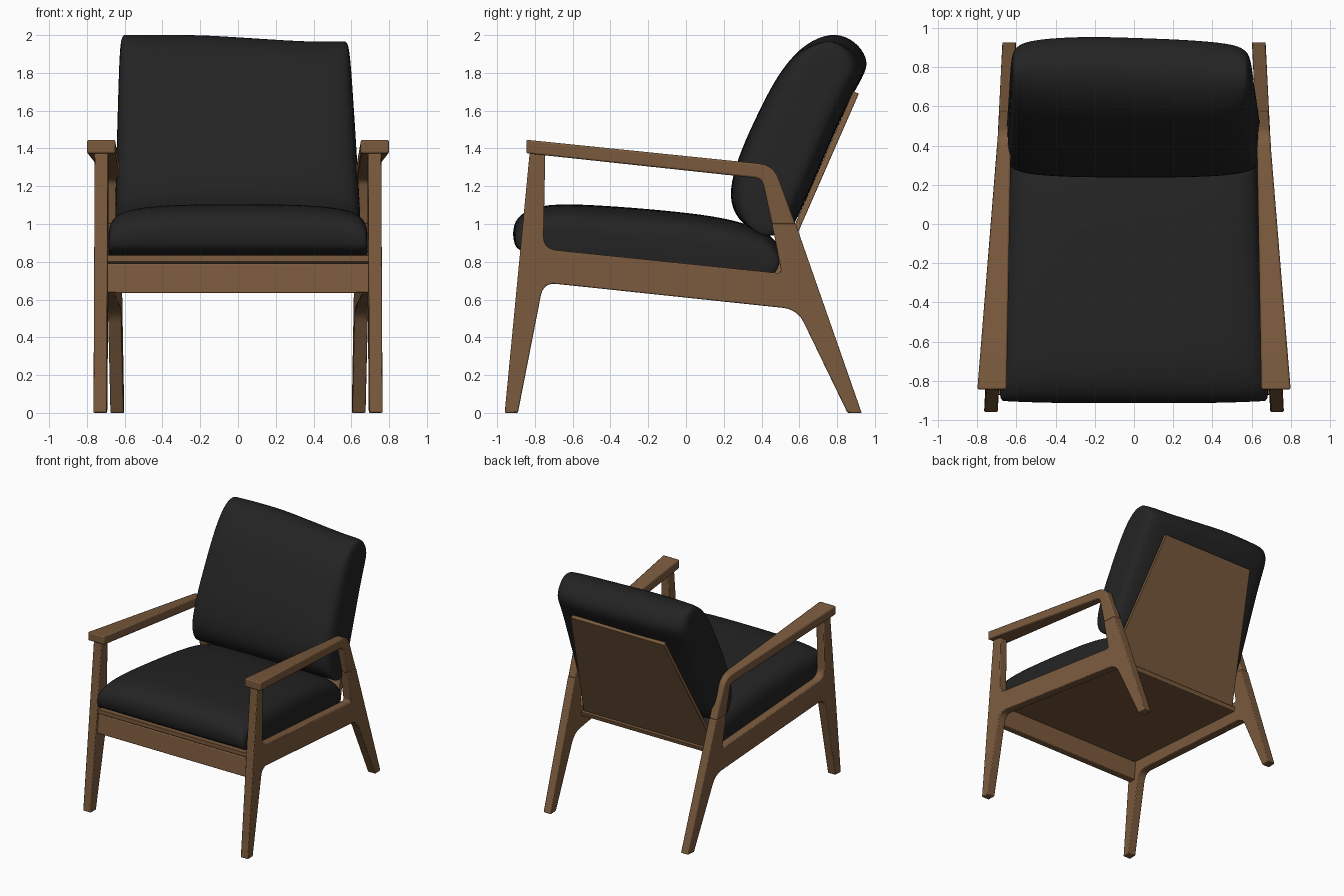
import bpy
import bmesh
from mathutils import Vector

cube = bpy.data.objects.get("Cube")
if cube:
    bpy.data.objects.remove(cube, do_unlink=True)


def material(name, rgb, rough):
    m = bpy.data.materials.new(name)
    m.use_nodes = True
    m.diffuse_color = (*rgb, 1)
    bsdf = next(n for n in m.node_tree.nodes if n.type == 'BSDF_PRINCIPLED')
    bsdf.inputs["Base Color"].default_value = (*rgb, 1)
    bsdf.inputs["Roughness"].default_value = rough
    return m


WOOD = material("walnut wood", (0.2, 0.105, 0.048), 0.6)
FABRIC = material("black fabric", (0.017, 0.017, 0.017), 0.8)


def fillet(points, steps=6):
    """Round the corners of a (y, z, radius) outline."""
    out = []
    for i, (y, z, r) in enumerate(points):
        p = Vector((y, z))
        if r == 0:
            out.append(p)
            continue
        a = p + (Vector(points[i - 1][:2]) - p).normalized() * r
        b = p + (Vector(points[(i + 1) % len(points)][:2]) - p).normalized() * r
        for k in range(steps + 1):
            t = k / steps
            out.append(a * (1 - t) ** 2 + p * 2 * t * (1 - t) + b * t * t)
    return out


def make_object(name, bm, mat):
    bmesh.ops.recalc_face_normals(bm, faces=bm.faces)
    mesh = bpy.data.meshes.new(name)
    bm.to_mesh(mesh)
    bm.free()
    mesh.materials.append(mat)
    ob = bpy.data.objects.new(name, mesh)
    bpy.context.collection.objects.link(ob)
    return ob


def prism(name, points, span, bevel=0.006, mirror=False):
    """Side outline stretched across x; span(y, z) gives both x limits."""
    outline = fillet(points)
    bm = bmesh.new()
    sides = [[bm.verts.new((span(y, z)[k], y, z)) for y, z in outline] for k in (0, 1)]
    for ring in sides:
        bm.faces.new(ring)
    for i in range(len(outline)):
        a, b = sides
        bm.faces.new((a[i - 1], a[i], b[i], b[i - 1]))
    ob = make_object(name, bm, WOOD)
    bpy.ops.object.select_all(action='DESELECT')
    ob.select_set(True)
    bpy.context.view_layer.objects.active = ob
    bpy.ops.object.shade_smooth_by_angle(angle=0.6)
    if mirror:
        ob.modifiers.new("Mirror", 'MIRROR')
    bev = ob.modifiers.new("Bevel", 'BEVEL')
    bev.width = bevel
    bev.segments = 2
    bev.limit_method = 'ANGLE'
    bev.angle_limit = 0.9
    return ob


def cushion(name, outline, shape):
    """Soft loft across x; shape(s, full, y, z) places each outline point."""
    half = [(0.0, 1.0), (0.3, 1.0), (0.6, 0.98), (0.85, 0.91), (0.96, 0.78), (1.0, 0.55)]
    stations = [(-s, f) for s, f in half[:0:-1]] + half
    bm = bmesh.new()
    rings = [[bm.verts.new(shape(s, f, y, z)) for y, z in outline] for s, f in stations]
    for a, b in zip(rings, rings[1:]):
        for i in range(len(outline)):
            bm.faces.new((a[i - 1], a[i], b[i], b[i - 1]))
    # Close each end with a centre fan
    for ring in (rings[0], rings[-1]):
        mid = bm.verts.new(sum((v.co for v in ring), Vector()) / len(ring))
        for i in range(len(ring)):
            bm.faces.new((ring[i - 1], ring[i], mid))
    ob = make_object(name, bm, FABRIC)
    for p in ob.data.polygons:
        p.use_smooth = True
    sub = ob.modifiers.new("Subdivision", 'SUBSURF')
    sub.levels = sub.render_levels = 2
    return ob


# Side frames lean inward toward the back
def frame_mid(y):
    return 0.73 - 0.0495 * (y + 0.95)


def frame_span(y, z):
    return frame_mid(y) - 0.035, frame_mid(y) + 0.035


def arm_span(y, z):
    if y > 0.4:
        return frame_span(y, z)
    t = (y + 0.845) / 1.245
    inner, outer = frame_span(0.4, z)
    return 0.65 + (inner - 0.65) * t, 0.8 + (outer - 0.8) * t


# Legs and side rail in one piece
prism("side_frames", [
    (-0.96, 0, 0), (-0.89, 0, 0), (-0.755, 0.69, 0.07), (0.59, 0.548, 0.08),
    (0.855, 0, 0), (0.93, 0, 0), (0.581, 1.0, 0), (0.455, 1.0, 0),
    (0.507, 0.738, 0.025), (-0.755, 0.868, 0.07), (-0.745, 1.375, 0),
    (-0.828, 1.375, 0)], frame_span, mirror=True)

# Armrests turning down into the rear posts
prism("armrests", [
    (-0.845, 1.374, 0), (-0.845, 1.446, 0), (0.465, 1.312, 0.08),
    (0.58, 0.998, 0), (0.455, 0.998, 0), (0.403, 1.24, 0.04)],
    arm_span, bevel=0.009, mirror=True)


# Front apron and sloping seat board
def between(y, z):
    x = frame_mid(y) - 0.03
    return -x, x


prism("front_apron", [(-0.875, 0.635, 0), (-0.815, 0.635, 0),
                      (-0.80, 0.79, 0), (-0.86, 0.79, 0)], between)
prism("seat_board", [(-0.87, 0.80, 0), (0.49, 0.655, 0),
                     (0.5, 0.69, 0), (-0.87, 0.835, 0)], between, bevel=0.004)


# Back panel narrowing to the top
def panel_span(y, z):
    x = 0.615 - 0.185 * (z - 0.69) / 1.01
    return -x, x


prism("back_panel", [(0.478, 0.692, 0), (0.915, 1.69, 0),
                     (0.885, 1.703, 0), (0.448, 0.705, 0)], panel_span, bevel=0.004)


# Seat cushion, pinched at both sides
def seat_shape(s, full, y, z):
    base = 0.84 - 0.104 * (y + 0.87)
    x = s * (0.695 - 0.0495 * (y + 0.9))
    return x, y * (1 - 0.015 * abs(s) ** 4), base + (z - base) * full


cushion("seat_cushion", [
    (-0.87, 0.835), (-0.915, 0.89), (-0.92, 1.0), (-0.86, 1.07), (-0.73, 1.108),
    (-0.5, 1.102), (-0.2, 1.08), (0.1, 1.05), (0.3, 1.01), (0.45, 0.95),
    (0.51, 0.86), (0.49, 0.77), (0.44, 0.705), (0.1, 0.737), (-0.4, 0.79)], seat_shape)


# Back cushion, slightly slumped on its left
def back_shape(s, full, y, z):
    t = (z - 0.95) / 1.05
    mid = 0.455 + 0.42 * (z - 1.2)
    x = s * (0.655 - 0.03 * t - (0.035 * t if s > 0 else 0))
    slump = min(max((x + 0.2) / 0.55, 0), 1) * max(t, 0) ** 3
    return x, mid + (y - mid) * full - 0.03 * slump, z - 0.035 * slump


cushion("back_cushion", [
    (0.45, 0.925), (0.32, 0.975), (0.235, 1.08), (0.235, 1.22), (0.295, 1.4),
    (0.375, 1.57), (0.465, 1.75), (0.575, 1.91), (0.70, 1.995), (0.82, 2.01),
    (0.92, 1.95), (0.97, 1.86), (0.94, 1.78), (0.86, 1.65), (0.73, 1.35),
    (0.60, 1.05), (0.55, 0.955)], back_shape)
